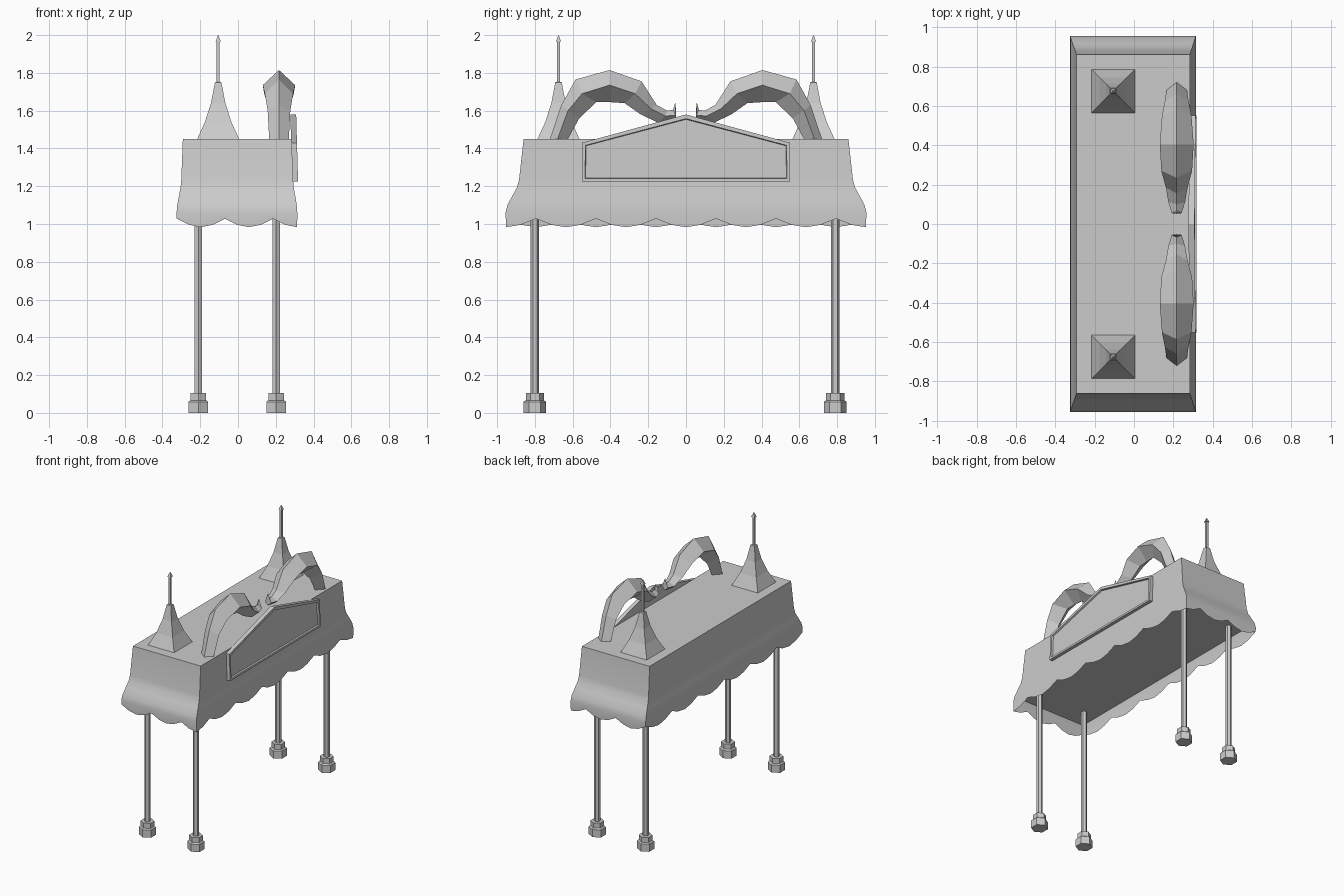
import bpy, bmesh, math
from mathutils import Vector

if "Cube" in bpy.data.objects:
    bpy.data.objects.remove(bpy.data.objects["Cube"])


def finish(name, bm, smooth=None):
    bmesh.ops.recalc_face_normals(bm, faces=bm.faces)
    me = bpy.data.meshes.new(name)
    bm.to_mesh(me)
    bm.free()
    ob = bpy.data.objects.new(name, me)
    bpy.context.collection.objects.link(ob)
    if smooth:
        bpy.ops.object.select_all(action='DESELECT')
        ob.select_set(True)
        bpy.context.view_layer.objects.active = ob
        bpy.ops.object.shade_smooth_by_angle(angle=math.radians(smooth))
    return ob


def loft(bm, rings, cap_start=True, cap_end=True):
    """Bridge equal-length rings of points; returns vertex rings."""
    vr = [[bm.verts.new(p) for p in r] for r in rings]
    for a, b in zip(vr, vr[1:]):
        n = len(a)
        for i in range(n):
            bm.faces.new((a[i], a[(i + 1) % n], b[(i + 1) % n], b[i]))
    if cap_start:
        bm.faces.new(vr[0])
    if cap_end:
        bm.faces.new(vr[-1])
    return vr


def turned(name, x, y, profile, sides, start, smooth=None):
    """Upright part from (radius, z) pairs with a low side count."""
    angles = [start + 2 * math.pi * i / sides for i in range(sides)]
    bm = bmesh.new()
    loft(bm, [[(x + r * math.cos(a), y + r * math.sin(a), z) for a in angles]
              for r, z in profile])
    return finish(name, bm, smooth)


# Canopy: flared cloth walls with scalloped hem and recessed ceiling
def canopy_ring(t, z):
    x0, x1, y = -0.292 - 0.033 * t, 0.284 + 0.030 * t, 0.86 + 0.095 * t
    corners = [Vector(c) for c in ((x0, -y), (x1, -y), (x1, y), (x0, y))]
    pts, step = [], 0
    for i, n in enumerate((10, 24, 10, 24)):
        a, b = corners[i], corners[(i + 1) % 4]
        for k in range(n):
            p = a.lerp(b, k / n)
            hem = 1.028 - 0.045 * abs(math.sin(math.pi * step / 4))
            pts.append((p.x, p.y, hem if z is None else z))
            step += 1
    return pts


bm = bmesh.new()
flare = [(0, 1.45), (0.25, 1.235), (0.36, 1.195), (0.62, 1.15),
         (0.9, 1.10), (1.0, 1.06), (0.98, None)]
rings = loft(bm, [canopy_ring(t, z) for t, z in flare], True, False)
finish("canopy", bm, 35)

bm = bmesh.new()
bm.faces.new([bm.verts.new(p) for p in canopy_ring(0.89, 1.10)])
ceiling = finish("canopy_ceiling", bm)
ceiling.data.flip_normals() if ceiling.data.polygons[0].normal.z > 0 else None

# Posts with stepped hexagonal feet
for x in (-0.21, 0.202):
    for y in (-0.8, 0.79):
        turned("post", x, y, [(0.022, 0.10), (0.022, 1.10)], 6, math.pi / 2)
        turned("post_foot", x, y, [(0.06, 0), (0.06, 0.058), (0.055, 0.063),
                                   (0.048, 0.066), (0.048, 0.105)], 6, math.pi / 2)

# Square spires with finials
R2 = math.sqrt(2)
spire = [(0.111, 1.45), (0.070, 1.54), (0.038, 1.64), (0.017, 1.75),
         (0.008, 1.752), (0.008, 1.965), (0.014, 1.965), (0.001, 2.0)]
for y in (-0.675, 0.675):
    turned("roof_spire", -0.105, y, [(r * R2, z) for r, z in spire], 4, math.pi / 4)

# Curled arches: kite section as (ridge yz, side yz, inner yz, half width)
arch = [((.72, 1.45), (.68, 1.45), (.625, 1.45), .052),
        ((.66, 1.63), (.625, 1.60), (.565, 1.56), .060),
        ((.585, 1.765), (.55, 1.69), (.475, 1.645), .075),
        ((.405, 1.815), (.405, 1.735), (.40, 1.645), .086),
        ((.235, 1.755), (.27, 1.69), (.325, 1.64), .078),
        ((.155, 1.63), (.185, 1.61), (.24, 1.58), .055),
        ((.10, 1.60), (.11, 1.572), (.145, 1.535), .042),
        ((.068, 1.605), (.055, 1.575), (.052, 1.55), .025),
        ((.058, 1.64), (.056, 1.64), (.055, 1.639), .002)]
AX = 0.217
for s in (-1, 1):
    bm = bmesh.new()
    loft(bm, [[(AX, s * r[0], r[1]), (AX + w, s * e[0], e[1]),
               (AX, s * i[0], i[1]), (AX - w, s * e[0], e[1])]
              for r, e, i, w in arch])
    finish("curled_arch", bm)

# Gabled front board, slightly tilted, with raised border
bm = bmesh.new()
outline = [(-.55, 1.225), (.55, 1.225), (.55, 1.43), (0, 1.58), (-.55, 1.43)]
tilt = lambda z: (1.58 - z) * 0.028
rings = loft(bm, [[(x + tilt(z), y, z) for y, z in outline] for x in (0.277, 0.308)])
bm.faces.ensure_lookup_table()
front = bm.faces[-1]
bmesh.ops.recalc_face_normals(bm, faces=bm.faces)
bmesh.ops.inset_region(bm, faces=[front], thickness=0.022)
bmesh.ops.inset_region(bm, faces=[front], thickness=0.004, depth=-0.012)
finish("gable_board", bm)
